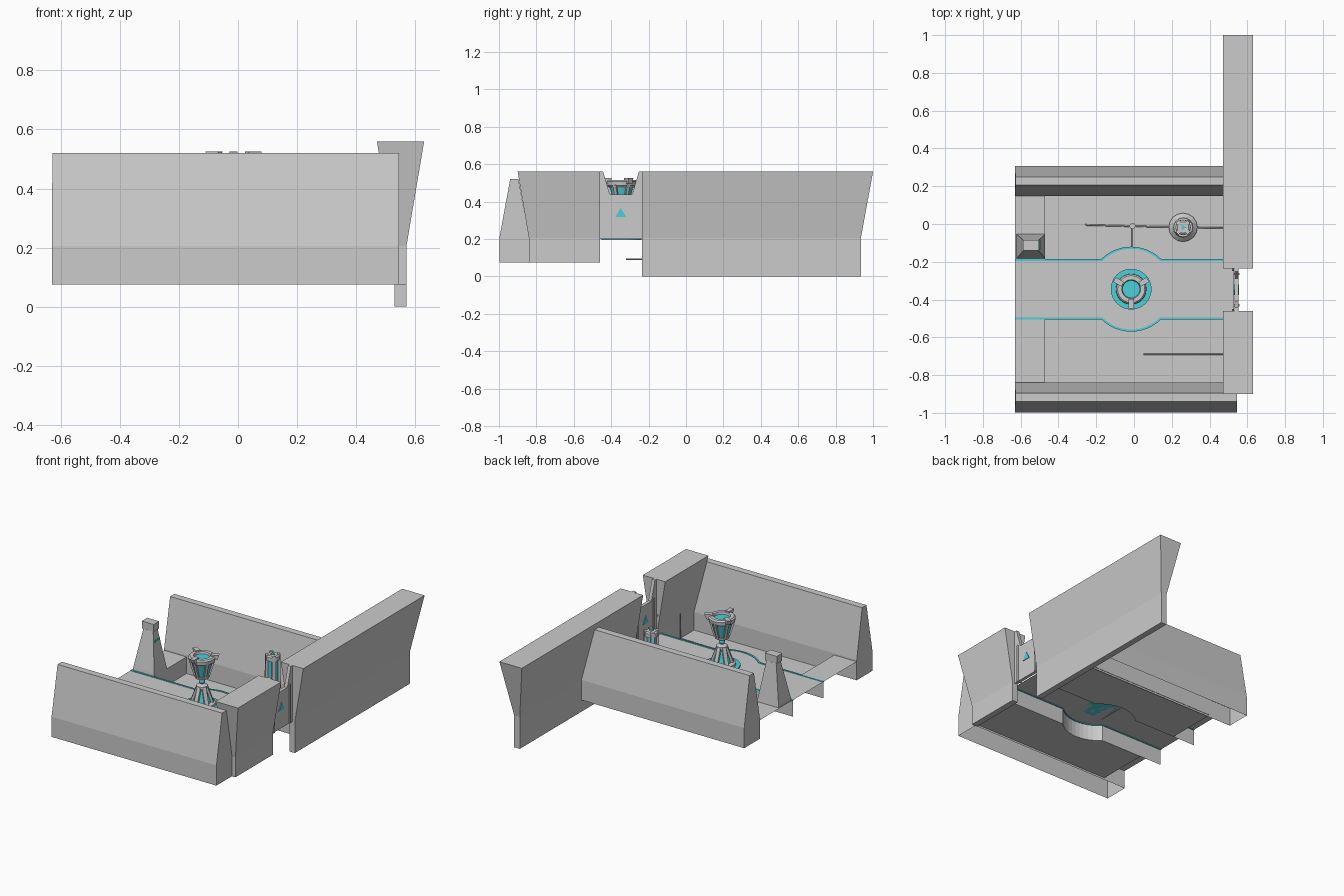
import bpy, bmesh, math
from math import cos, sin, pi, sqrt, atan2

if "Cube" in bpy.data.objects:
    bpy.data.objects.remove(bpy.data.objects["Cube"])

cyan = bpy.data.materials.new("cyan_glow")
cyan.diffuse_color = (0.07, 0.63, 0.70, 1)
cyan.use_nodes = True
cyan.node_tree.nodes["Principled BSDF"].inputs["Base Color"].default_value = cyan.diffuse_color
UP, LOW = 0.195, 0.088          # walkway height, sunken floor height
CX, CY = -0.015, -0.345         # centre of the walkway bulge and of the beacon


def mesh(name, verts, faces, mat=None):
    me = bpy.data.meshes.new(name)
    bm = bmesh.new()
    vs = [bm.verts.new(v) for v in verts]
    for f in faces:
        bm.faces.new([vs[i] for i in f])
    bmesh.ops.recalc_face_normals(bm, faces=bm.faces)
    bm.to_mesh(me)
    bm.free()
    if mat:
        me.materials.append(mat)
    ob = bpy.data.objects.new(name, me)
    bpy.context.collection.objects.link(ob)
    return ob


def loft(name, rings, mat=None, caps=(True, True)):
    n = len(rings[0])
    faces = []
    for k in range(len(rings) - 1):
        for i in range(n):
            j = (i + 1) % n
            faces.append((k * n + i, k * n + j, (k + 1) * n + j, (k + 1) * n + i))
    if caps[0]:
        faces.append(tuple(range(n))[::-1])
    if caps[1]:
        faces.append(tuple((len(rings) - 1) * n + i for i in range(n)))
    return mesh(name, [p for r in rings for p in r], faces, mat)


def rect(x0, x1, y0, y1, z):
    return [(x0, y0, z), (x1, y0, z), (x1, y1, z), (x0, y1, z)]


def box(name, x0, x1, y0, y1, z0, z1, mat=None):
    return loft(name, [rect(x0, x1, y0, y1, z0), rect(x0, x1, y0, y1, z1)], mat)


def lathe(name, c, profile, n=24, mat=None):
    rings = [[(c[0] + r * cos(2 * pi * i / n), c[1] + r * sin(2 * pi * i / n), z)
              for i in range(n)] for r, z in profile]
    return loft(name, rings, mat)


def rib(name, c, ang, lo, hi, width, mat=None):
    # sloped bar around a centre; lo and hi are (inner r, outer r, z)
    rings = []
    for r0, r1, z in (lo, hi):
        rings.append([(c[0] + r * cos(ang) - w * sin(ang), c[1] + r * sin(ang) + w * cos(ang), z)
                      for r, w in ((r0, -width), (r1, -width), (r1, width), (r0, width))])
    return loft(name, rings, mat)


def cable(name, pts, r=0.004):
    cu = bpy.data.curves.new(name, 'CURVE')
    cu.dimensions = '3D'
    cu.bevel_depth, cu.bevel_resolution = r, 0
    sp = cu.splines.new('POLY')
    sp.points.add(len(pts) - 1)
    for p, q in zip(sp.points, pts):
        p.co = (*q, 1)
    bpy.context.collection.objects.link(bpy.data.objects.new(name, cu))


# barrier walls, front and back, open underneath
for name, y in (("front_wall", -0.918), ("back_wall", 0.2275)):
    loft(name, [rect(-0.63, 0.545, y - 0.08, y + 0.08, 0.075),
                rect(-0.63, 0.545, y - 0.08, y + 0.08, 0.205),
                rect(-0.628, 0.545, y - 0.022, y + 0.022, 0.52)], caps=(False, True))

# flared side walls either side of the gate
for name, t0, t1, k0, k1, zb in (("long_side_wall", -0.235, 1.0, -0.235, 0.935, 0.0),
                                 ("short_side_wall", -0.9, -0.46, -0.84, -0.46, 0.075)):
    loft(name, [rect(0.53, 0.57, k0, k1, zb), rect(0.53, 0.57, k0, k1, 0.205),
                rect(0.47, 0.63, t0, t1, 0.56)])


def edge(s, off=0.0, x0=-0.63, x1=0.53):
    # walkway edge with round bulge, s = +1 back, -1 front
    h, R = 0.155 - off, 0.22 - off
    a = atan2(h, sqrt(R * R - h * h))
    arc = [pi - a - (pi - 2 * a) * i / 12 for i in range(13)]
    return ([(x0, CY + s * h)] + [(CX + R * cos(t), CY + s * R * sin(t)) for t in arc]
            + [(x1, CY + s * h)])


# raised walkway with skirts and cyan edge lines
A, B = edge(1), edge(-1)
n = len(A)
mesh("walkway", [(*p, UP) for p in A + B],
     [(i, i + 1, n + i + 1, n + i) for i in range(n - 1)])
for side, s, wall in (("back", 1, 0.15), ("front", -1, -0.838)):
    E = edge(s)
    quads = [(i, i + 1, n + i + 1, n + i) for i in range(n - 1)]
    mesh(side + "_walkway_skirt", [(*p, UP) for p in E] + [(*p, LOW) for p in E], quads)
    I, O = edge(s, 0.006), edge(s, -0.005)
    rings = [[(*a, UP - 0.004), (*b, UP - 0.004), (*b, UP + 0.003), (*a, UP + 0.003)]
             for a, b in zip(I, O)]
    loft(side + "_edge_light", rings, cyan)
    # sunken floor beside the walkway
    F = edge(s, 0, -0.47)
    mesh(side + "_low_floor", [(*p, LOW) for p in F] + [(0.53, wall, LOW), (-0.47, wall, LOW)],
         [tuple(range(n + 2))])
    # raised ledge with riser
    y = CY + s * 0.155
    mesh(side + "_ledge", [(-0.63, y, UP), (-0.47, y, UP), (-0.47, wall, UP), (-0.63, wall, UP),
                           (-0.47, y, LOW), (-0.47, wall, LOW)], [(0, 1, 2, 3), (1, 4, 5, 2)])

# gate panel with V notch
prof = [(-0.46, 0.2), (-0.235, 0.2), (-0.235, 0.56), (-0.252, 0.56),
        (-0.288, 0.438), (-0.407, 0.438), (-0.443, 0.56), (-0.46, 0.56)]
loft("gate_panel", [[(x, y, z) for y, z in prof] for x in (0.532, 0.553)])
loft("gate_arrow", [[(x, -0.377, 0.318), (x, -0.321, 0.318), (x, -0.349, 0.368)]
                    for x in (0.528, 0.557)], cyan)
for y in (-0.43, -0.265):
    box("gate_trim", 0.527, 0.559, y - 0.006, y + 0.006, 0.2, 0.45)

# central beacon: pedestal
C = (CX, CY)
lathe("beacon_base_ring", C, [(0.108, UP), (0.108, UP + 0.008)], 32, cyan)
lathe("beacon_base", C, [(0.082, UP), (0.08, UP + 0.022), (0.07, UP + 0.026)], 24)
lathe("beacon_core", C, [(0.062, UP), (0.026, 0.315)], 24, cyan)
for i in range(6):
    rib("beacon_leg", C, i * pi / 3 + pi / 6, (0.05, 0.078, UP), (0.018, 0.034, 0.318), 0.012)
lathe("beacon_collar", C, [(0.034, 0.312), (0.034, 0.325), (0.018, 0.332)], 24)
# floating orb
bpy.ops.mesh.primitive_uv_sphere_add(segments=16, ring_count=8, radius=0.018,
                                     location=(CX, CY, 0.35))
orb = bpy.context.object
orb.name = "beacon_orb"
orb.data.materials.append(cyan)
bpy.ops.object.shade_smooth_by_angle()
# bowl
lathe("beacon_bowl_foot", C, [(0.022, 0.366), (0.042, 0.375), (0.045, 0.39)], 24)
lathe("beacon_bowl", C, [(0.038, 0.385), (0.066, 0.488)], 24, cyan)
lathe("beacon_rim", C, [(0.066, 0.475), (0.077, 0.485), (0.08, 0.508), (0.072, 0.516),
                        (0.05, 0.516), (0.045, 0.495)], 24)
lathe("beacon_light", C, [(0.046, 0.498), (0.046, 0.503)], 24, cyan)
for i in range(3):
    a = i * 2 * pi / 3 + pi / 6
    rib("beacon_prong", C, a, (0.055, 0.09, 0.495), (0.052, 0.102, 0.525), 0.014)
for i in range(6):
    rib("beacon_bowl_rib", C, i * pi / 3 + pi / 6, (0.03, 0.046, 0.385), (0.06, 0.078, 0.49), 0.009)

# energy column on the low floor
P = (0.26, -0.018)
lathe("column_base", P, [(0.076, LOW), (0.076, LOW + 0.02), (0.055, LOW + 0.04),
                         (0.05, LOW + 0.06)], 16)
lathe("column_core", P, [(0.031, LOW + 0.03), (0.031, 0.455)], 16, cyan)
lathe("column_band", P, [(0.041, 0.25), (0.041, 0.28)], 16)
lathe("column_cap", P, [(0.04, 0.44), (0.04, 0.465), (0.03, 0.472)], 16)
for i in range(4):
    rib("column_post", P, i * pi / 2 + pi / 4, (0.028, 0.048, LOW + 0.03), (0.028, 0.044, 0.475), 0.011)
loft("column_arrow", [[(P[0] + 0.018 * cos(a), P[1] + 0.018 * sin(a), z)
                       for a in (0, 2 * pi / 3, 4 * pi / 3)] for z in (0.47, 0.476)], cyan)

# tapered sentry post on the ledge
loft("post_body", [rect(-0.622, -0.47, -0.183, -0.053, UP),
                   rect(-0.62, -0.472, -0.18, -0.056, UP + 0.02),
                   rect(-0.58, -0.51, -0.135, -0.09, 0.455)])
box("post_head", -0.588, -0.503, -0.14, -0.085, 0.458, 0.505)
box("post_light", -0.53, -0.495, -0.135, -0.085, 0.39, 0.4, cyan)

# floor cables running to the gate
z = LOW + 0.004
cable("front_cable", [(0.05, -0.69, z), (0.522, -0.69, z), (0.522, -0.69, 0.33), (0.522, -0.45, 0.33)])
cable("back_cable", [(-0.26, -0.005, z), (0.0, -0.012, z), (0.522, -0.022, z),
                     (0.522, -0.022, 0.33), (0.522, -0.25, 0.33)])
cable("branch_cable", [(-0.008, -0.01, z), (-0.008, -0.32, z)])
lathe("cable_joint", (-0.008, -0.01), [(0.016, LOW), (0.016, LOW + 0.014)], 12)
